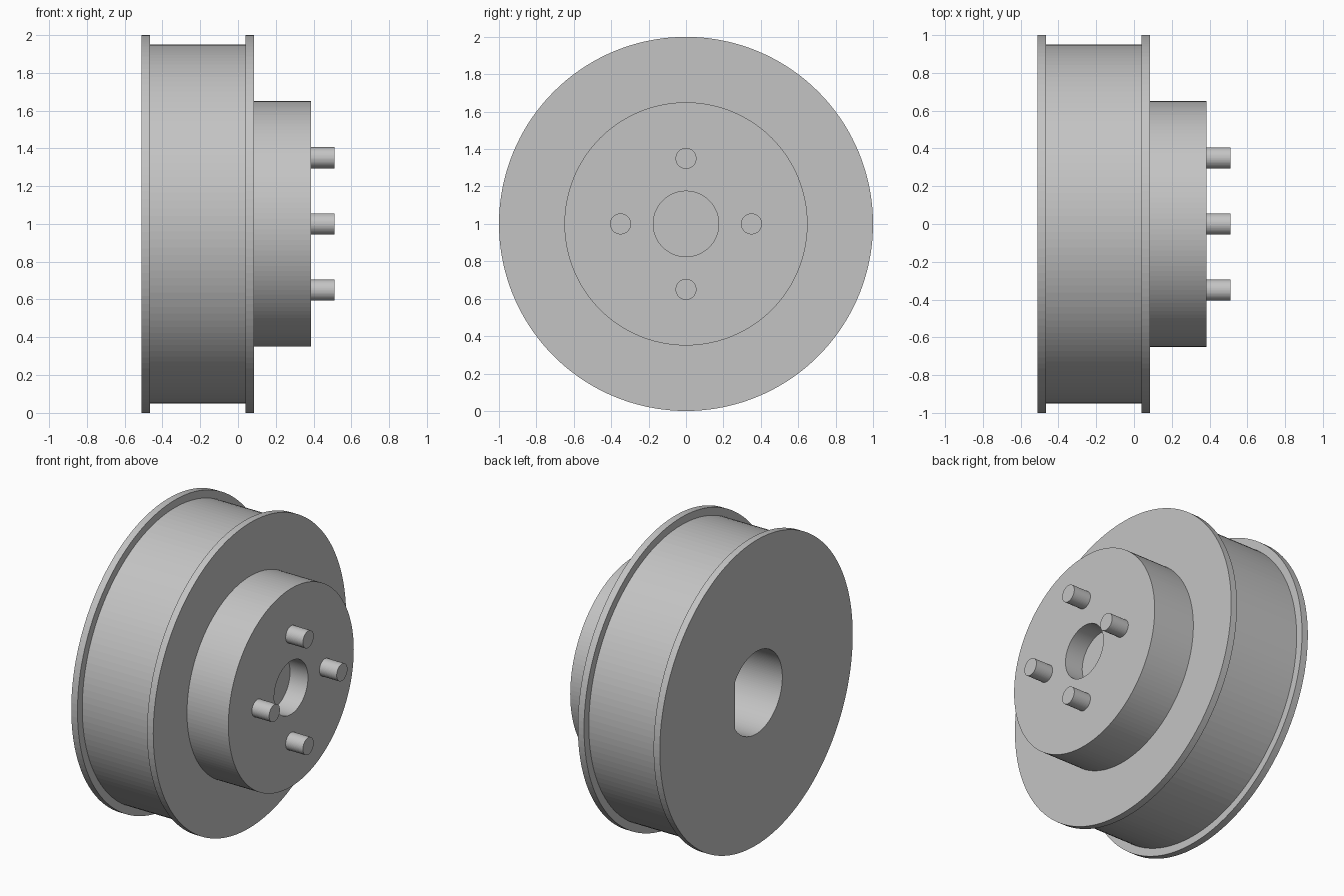
import bpy, bmesh, math

cube = bpy.data.objects.get("Cube")
if cube:
    bpy.data.objects.remove(cube, do_unlink=True)

grey = bpy.data.materials.new("plain grey")
grey.use_nodes = True
COLOUR = (0.55, 0.55, 0.55, 1)
grey.diffuse_color = COLOUR
grey.node_tree.nodes["Principled BSDF"].inputs["Base Color"].default_value = COLOUR

AXIS_Z = 1.0      # height of the wheel axis
BORE = 0.27       # radius of the shaft bore
BORE_FLAT = 0.22  # distance of the bore's flat side from the axis


def lathe(name, profile, sides, y=0.0, z=0.0):
    """Turn an (x, radius) profile about the x axis; zero radius makes a pole."""
    bm = bmesh.new()
    rings = []
    for x, r in profile:
        ring = []
        for i in range(sides):
            a = math.tau * i / sides
            py = r * math.cos(a)
            if r == BORE:  # flat side of the D-shaped bore
                py = min(py, BORE_FLAT)
            ring.append(bm.verts.new((x, py + y, r * math.sin(a) + z)))
        rings.append(ring)
    for a, b in zip(rings, rings[1:]):
        for i in range(sides):
            j = (i + 1) % sides
            bm.faces.new((a[i], a[j], b[j], b[i]))
    # Close both ends
    bm.faces.new(rings[0])
    bm.faces.new(rings[-1])
    bmesh.ops.recalc_face_normals(bm, faces=bm.faces)
    mesh = bpy.data.meshes.new(name)
    bm.to_mesh(mesh)
    bm.free()
    mesh.materials.append(grey)
    obj = bpy.data.objects.new(name, mesh)
    obj.location.z = AXIS_Z
    bpy.context.collection.objects.link(obj)
    return obj


# Flanged drum with hub, blind shaft bore behind and shallow recess in front
lathe("flanged_drum", [
    (0.15, BORE), (-0.51, BORE),
    (-0.51, 1.0), (-0.465, 1.0),
    (-0.465, 0.95), (0.04, 0.95),
    (0.04, 1.0), (0.085, 1.0),
    (0.085, 0.65), (0.385, 0.65),
    (0.385, 0.175), (0.255, 0.175),
], 144)

# Four studs around the hub face
for i in range(4):
    a = math.tau * i / 4
    lathe(f"hub_stud_{i + 1}", [(0.38, 0.056), (0.51, 0.056)], 48,
          0.35 * math.cos(a), 0.35 * math.sin(a))
